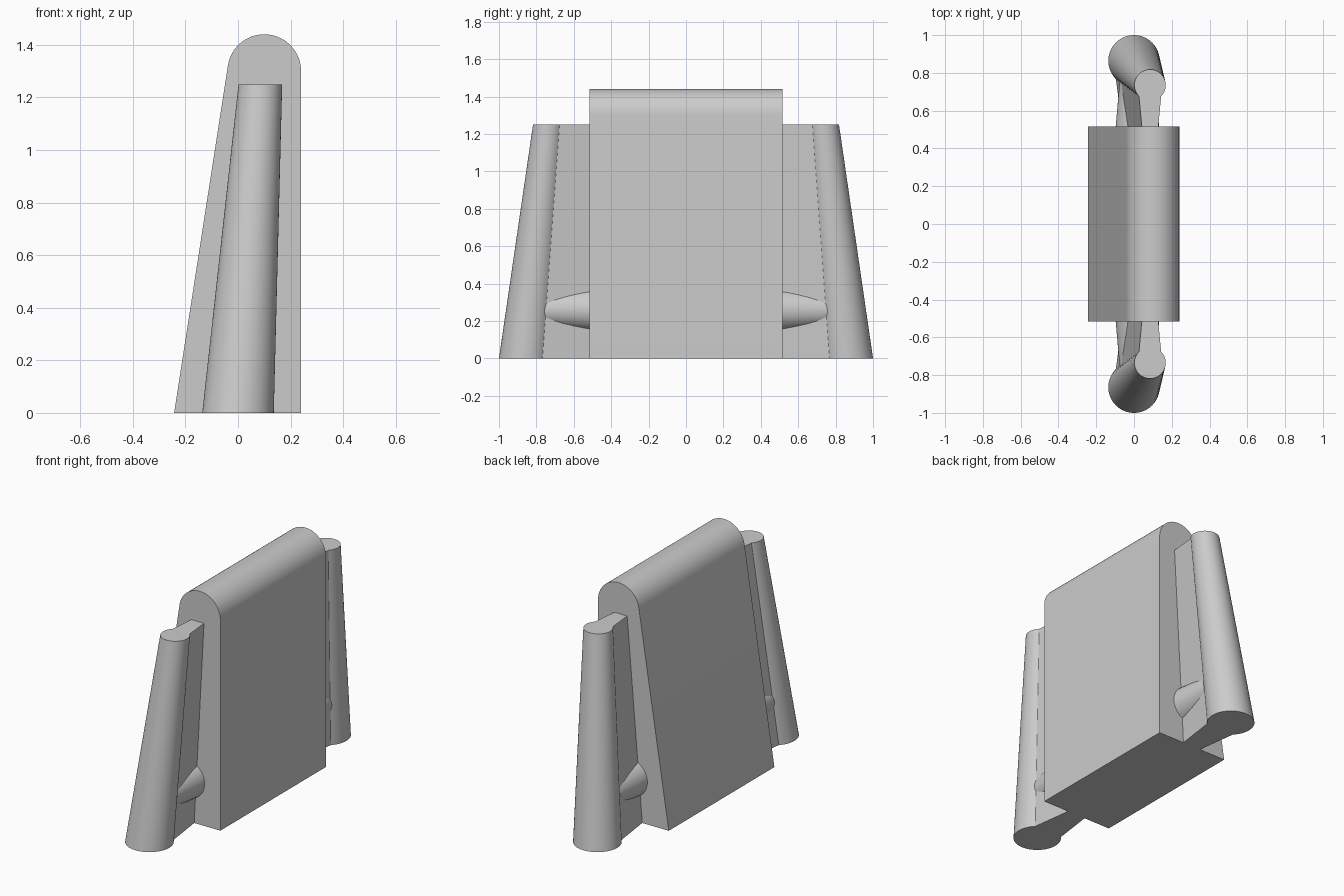
import bpy, bmesh, math

cube = bpy.data.objects.get("Cube")
if cube:
    bpy.data.objects.remove(cube, do_unlink=True)

grey = bpy.data.materials.new("plain grey")
grey.use_nodes = True
colour = (0.6, 0.6, 0.6, 1)
grey.diffuse_color = colour
grey.node_tree.nodes["Principled BSDF"].inputs["Base Color"].default_value = colour


def arc(cx, cy, r, start, end, steps):
    """Points along a circular arc, angles in degrees."""
    angles = [math.radians(start + (end - start) * i / steps) for i in range(steps + 1)]
    return [(cx + r * math.cos(a), cy + r * math.sin(a)) for a in angles]


def loft(name, lower, upper):
    """Closed solid between two matching loops of 3D points."""
    bm = bmesh.new()
    a = [bm.verts.new(p) for p in lower]
    b = [bm.verts.new(p) for p in upper]
    bm.faces.new(a)
    bm.faces.new(b)
    n = len(a)
    for i in range(n):
        j = (i + 1) % n
        bm.faces.new((a[i], a[j], b[j], b[i]))
    bmesh.ops.recalc_face_normals(bm, faces=bm.faces)
    mesh = bpy.data.meshes.new(name)
    bm.to_mesh(mesh)
    bm.free()
    mesh.materials.append(grey)
    obj = bpy.data.objects.new(name, mesh)
    bpy.context.collection.objects.link(obj)
    bpy.ops.object.select_all(action="DESELECT")
    obj.select_set(True)
    bpy.context.view_layer.objects.active = obj
    bpy.ops.object.shade_smooth_by_angle(angle=math.radians(25))
    return obj


# Main slab: one upright side, one leaning side, rounded top
slab = [(-0.243, 0), (0.24, 0)] + arc(0.1, 1.3, 0.14, 0, 171.5, 32)
loft("main_slab",
     [(x, -0.515, z) for x, z in slab],
     [(x, 0.515, z) for x, z in slab])


def keyhole(cx, cy, r, root, z, side):
    """Round pillar section whose neck narrows into the slab."""
    pts = arc(cx, cy, r, -45, 225, 48) + [(cx - root, 0.5), (cx + root, 0.5)]
    return [(x, side * y, z) for x, y in pts]


def ring(y, r, side):
    return [(x, side * y, z) for x, z in arc(0.018, 0.26, r, 0, 352.5, 47)]


for side, label in ((-1, "front"), (1, "back")):
    # Leaning tapered pillar with its connecting web
    loft(label + "_pillar",
         keyhole(0, 0.864, 0.136, 0.06, 0, side),
         keyhole(0.085, 0.735, 0.083, 0.042, 1.25, side))
    # Tapered cross pin joining pillar and slab
    loft(label + "_cross_pin", ring(0.4, 0.125, side), ring(0.8, 0.09, side))
